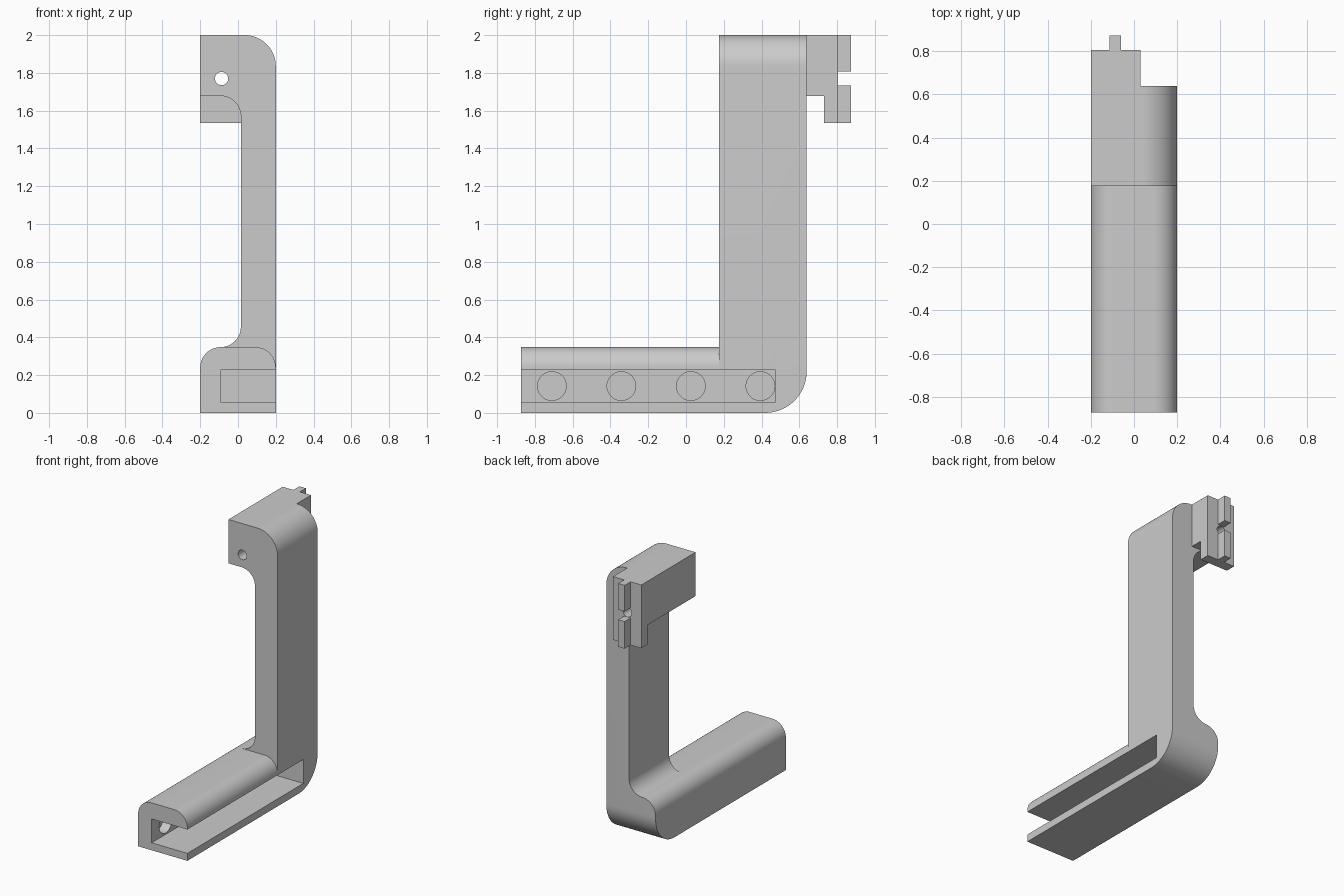
import bpy
from math import cos, sin, radians, pi
from mathutils import Vector

cube = bpy.data.objects.get("Cube")
if cube:
    bpy.data.objects.remove(cube, do_unlink=True)

grey = bpy.data.materials.new("plain grey")
grey.use_nodes = True
COLOUR = (0.6, 0.6, 0.6, 1)
grey.diffuse_color = COLOUR
grey.node_tree.nodes["Principled BSDF"].inputs["Base Color"].default_value = COLOUR


def arc(cx, cz, r, start, end, steps=16):
    """Points on an arc, angles in degrees."""
    angles = [radians(start + (end - start) * i / steps) for i in range(steps + 1)]
    return [(cx + r * cos(a), cz + r * sin(a)) for a in angles]


def prism(name, profile, axis, lo, hi):
    """Extrude a 2D profile along x (profile is y,z) or y (profile is x,z)."""
    place = {"x": lambda p, d: (d, p[0], p[1]), "y": lambda p, d: (p[0], d, p[1])}[axis]
    n = len(profile)
    verts = [place(p, d) for d in (lo, hi) for p in profile]
    faces = [tuple(range(n)), tuple(range(2 * n - 1, n - 1, -1))]
    faces += [(i, i + n, (i + 1) % n + n, (i + 1) % n) for i in range(n)]
    mesh = bpy.data.meshes.new(name)
    # flip when the profile winds so that the faces point inward
    area = sum(profile[i][0] * profile[(i + 1) % n][1]
               - profile[(i + 1) % n][0] * profile[i][1] for i in range(n))
    if (area > 0) == (axis == "x"):
        faces = [f[::-1] for f in faces]
    mesh.from_pydata(verts, [], faces)
    mesh.materials.append(grey)
    obj = bpy.data.objects.new(name, mesh)
    bpy.context.collection.objects.link(obj)
    return obj


def box(name, x, y, z):
    return prism(name, [(x[0], z[0]), (x[1], z[0]), (x[1], z[1]), (x[0], z[1])], "y", *y)


def circle(cx, cz, r):
    return arc(cx, cz, r, 0, 360, 40)[:-1]


def combine(target, tool, operation):
    mod = target.modifiers.new(operation.lower(), "BOOLEAN")
    mod.object, mod.operation, mod.solver = tool, operation, "EXACT"
    bpy.context.view_layer.objects.active = target
    bpy.ops.object.modifier_apply(modifier=mod.name)
    bpy.data.objects.remove(tool, do_unlink=True)


# Main dimensions
HALF, INNER = 0.2, 0.015
FRONT, BACK, COLUMN = -0.873, 0.639, 0.175
BASE_TOP, ARM_BOTTOM, TOP = 0.348, 1.678, 2.0
R, R_TOP, R_BACK = 0.108, 0.165, 0.22

# Upright: C-shaped section with rounded arm and filleted inside corners
section = [(-HALF, 0), (HALF, 0)]
section += arc(HALF - R_TOP, TOP - R_TOP, R_TOP, 0, 90)
section += [(-HALF, TOP), (-HALF, ARM_BOTTOM)]
section += arc(INNER - R, ARM_BOTTOM - R, R, 90, 0)
section += arc(INNER - R, BASE_TOP + R, R, 0, -90)
section += arc(-HALF + R, BASE_TOP - R, R, 90, 180)
bracket = prism("bracket", section, "y", COLUMN, BACK)

# Long base with rounded top edges
base = [(-HALF, 0), (HALF, 0)]
base += arc(HALF - R, BASE_TOP - R, R, 0, 90) + arc(-HALF + R, BASE_TOP - R, R, 90, 180)
combine(bracket, prism("base", base, "y", FRONT, COLUMN), "UNION")

# Hook block behind the arm, with a lip and a split rib
hook = [(BACK, ARM_BOTTOM), (0.73, ARM_BOTTOM), (0.73, 1.535),
        (0.804, 1.535), (0.804, TOP), (BACK, TOP)]
combine(bracket, prism("hook", hook, "x", -HALF, 0.03), "UNION")
for z in ((1.535, 1.734), (1.808, TOP)):
    combine(bracket, box("rib", (-0.113, -0.06), (0.804, 0.873), z), "UNION")

# Rounded lower back corner
corner = arc(BACK - R_BACK, R_BACK, R_BACK, -90, 0)
corner += [(BACK + 0.1, R_BACK), (BACK + 0.1, -0.1), (BACK - R_BACK, -0.1)]
combine(bracket, prism("corner_cutter", corner, "x", -0.5, 0.5), "DIFFERENCE")

# Side slot, round pockets in its wall, and the screw hole
combine(bracket, box("slot_cutter", (-0.09, 0.5), (-1.2, 0.472), (0.055, 0.23)), "DIFFERENCE")
for i in range(4):
    pocket = prism("pocket_cutter", circle(-0.71 + 0.368 * i, 0.142, 0.076), "x", -0.16, 0)
    combine(bracket, pocket, "DIFFERENCE")
combine(bracket, prism("hole_cutter", circle(-0.087, 1.77, 0.035), "y", 0, 1), "DIFFERENCE")

# Smooth the rounded faces, keep the edges sharp
bpy.ops.object.select_all(action="DESELECT")
bracket.select_set(True)
bpy.context.view_layer.objects.active = bracket
bpy.ops.object.shade_smooth_by_angle(angle=radians(30))
